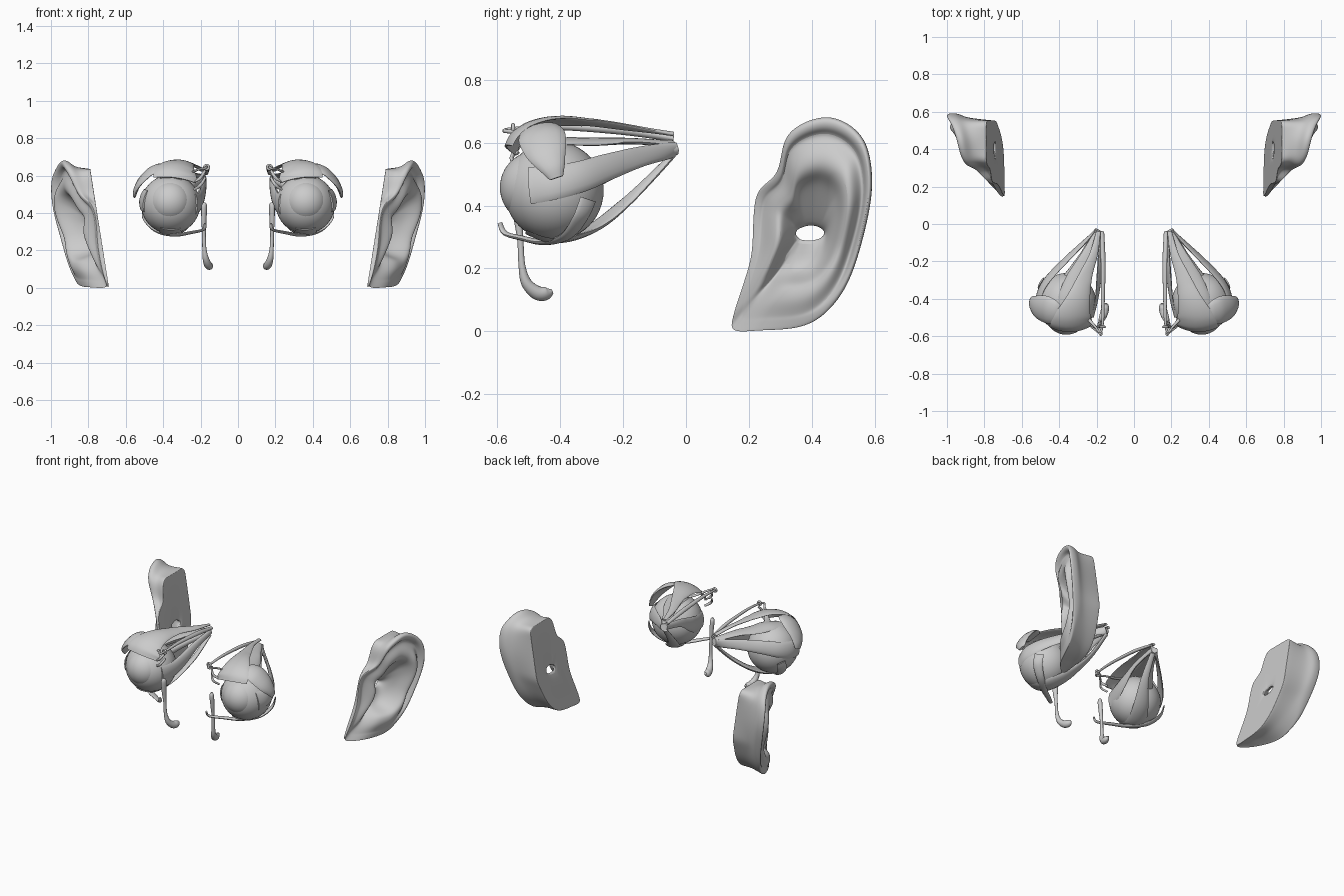
import bpy, bmesh, math
from mathutils import Vector

if "Cube" in bpy.data.objects:
    bpy.data.objects.remove(bpy.data.objects["Cube"])

G = Vector((.36, -.42, .447))      # eyeball centre
A = Vector((.185, -.04, .585))     # where the eye muscles meet


def catmull(pts, n, cyclic=False):
    """Smooth interpolation through tuples of any length."""
    out, m = [], len(pts)
    for i in range(m if cyclic else m - 1):
        if cyclic:
            q = [pts[(i + k) % m] for k in (-1, 0, 1, 2)]
        else:
            q = [pts[min(max(i + k, 0), m - 1)] for k in (-1, 0, 1, 2)]
        for s in range(n):
            t = s / n
            out.append([.5 * (2*b + (c-a)*t + (2*a-5*b+4*c-d)*t*t + (3*b-a-3*c+d)*t**3)
                        for a, b, c, d in zip(*q)])
    if not cyclic:
        out.append(list(pts[-1]))
    return out


def finish(ob, angle=40):
    """Mirror to the other side and shade smooth."""
    m = ob.modifiers.new("mirror", 'MIRROR')
    h = bpy.data.objects.get("mirror_centre")
    if h is None:
        h = bpy.data.objects.new("mirror_centre", None)
        h.hide_render = True
        bpy.context.collection.objects.link(h)
    m.mirror_object = h
    m.use_mirror_merge = False
    bpy.ops.object.select_all(action='DESELECT')
    ob.select_set(True)
    bpy.context.view_layer.objects.active = ob
    bpy.ops.object.shade_smooth_by_angle(angle=math.radians(angle))


def make(name, verts, faces):
    me = bpy.data.meshes.new(name)
    me.from_pydata(verts, [], faces)
    bm = bmesh.new()
    bm.from_mesh(me)
    bmesh.ops.recalc_face_normals(bm, faces=bm.faces)
    bm.to_mesh(me)
    bm.free()
    ob = bpy.data.objects.new(name, me)
    bpy.context.collection.objects.link(ob)
    return ob


def strip(name, pts, k=14):
    """Loft of flat ellipses; pts = x, y, z, width, thickness. Lies flat around the eye."""
    rows = catmull(pts, 6)
    P = [Vector(r[:3]) for r in rows]
    ax = A - G
    verts, n = [], len(P)
    for i, p in enumerate(P):
        t = (P[min(i+1, n-1)] - P[max(i-1, 0)]).normalized()
        s = min(max((p - G).dot(ax) / ax.length_squared, 0), 1)
        out = p - (G + ax * s)
        out = (out - t * out.dot(t)).normalized()
        side = t.cross(out)
        w, h = rows[i][3] / 2, rows[i][4] / 2
        d = (p - G).length
        for j in range(k):
            a = 2 * math.pi * j / k
            c = math.cos(a) * w
            q = p + side * c + out * math.sin(a) * h
            if d < .26:                            # wide strips wrap around the globe
                q -= out * (c * c / (2 * d))
            verts.append(q)
    faces = [(i*k + j, i*k + (j+1) % k, (i+1)*k + (j+1) % k, (i+1)*k + j)
             for i in range(n-1) for j in range(k)]
    faces += [tuple(range(k))[::-1], tuple(range((n-1)*k, n*k))]
    finish(make(name, verts, faces))


def ball(name, loc, r):
    bpy.ops.mesh.primitive_uv_sphere_add(segments=40, ring_count=24, radius=r,
                                         location=loc, rotation=(math.pi/2, 0, 0))
    bpy.context.object.name = name
    finish(bpy.context.object)


# Eyeball with bulging cornea
ball("eyeball", G, .158)
ball("cornea", (.362, -.476, .458), .116)

# Optic nerve and straight muscles
strip("optic_nerve", [(.36, -.30, .48, .06, .06), (.27, -.17, .54, .045, .045),
                      (.19, -.035, .582, .045, .045)])
strip("lateral_muscle", [(.20, -.035, .578, .05, .02), (.31, -.14, .557, .065, .02),
                         (.42, -.245, .525, .085, .02), (.49, -.33, .495, .10, .02),
                         (.52, -.42, .475, .11, .014), (.502, -.50, .465, .12, .008)])
strip("medial_muscle", [(.178, -.04, .585, .035, .018), (.182, -.2, .55, .05, .022),
                        (.190, -.33, .49, .09, .022), (.202, -.42, .455, .11, .014),
                        (.219, -.5, .45, .11, .008)])
strip("lower_muscle", [(.185, -.04, .562, .03, .018), (.22, -.16, .44, .05, .022),
                       (.285, -.27, .342, .09, .022), (.335, -.36, .297, .115, .018),
                       (.36, -.44, .287, .12, .01), (.36, -.51, .312, .11, .006)])
strip("upper_muscle", [(.19, -.04, .597, .04, .018), (.25, -.17, .605, .07, .02),
                       (.315, -.30, .605, .105, .022), (.345, -.4, .608, .125, .016),
                       (.36, -.49, .592, .12, .008)])

# Lid lifting muscle fanning over the front of the eye
strip("lid_lifter", [(.19, -.04, .628, .025, .014), (.215, -.16, .645, .045, .016),
                     (.26, -.28, .662, .075, .018), (.295, -.40, .674, .13, .018),
                     (.32, -.49, .662, .19, .014), (.33, -.55, .627, .23, .012),
                     (.335, -.574, .588, .23, .008)], 20)

# Slanting muscles, with the pulley loop
strip("upper_slanting_muscle", [(.17, -.04, .612, .022, .016), (.165, -.2, .637, .028, .022),
                                (.166, -.4, .65, .022, .018), (.168, -.53, .645, .014, .014),
                                (.182, -.578, .638, .013, .013), (.215, -.54, .632, .014, .012),
                                (.28, -.47, .605, .03, .01), (.35, -.39, .61, .06, .008)])
bpy.ops.mesh.primitive_torus_add(location=(.168, -.55, .645), rotation=(math.pi/2, 0, 0),
                                 major_radius=.012, minor_radius=.006)
bpy.context.object.name = "pulley"
finish(bpy.context.object)
strip("lower_slanting_muscle", [(.175, -.592, .345, .018, .012), (.185, -.575, .312, .024, .014),
                                (.25, -.52, .296, .032, .016), (.34, -.45, .283, .04, .018),
                                (.43, -.38, .302, .05, .018), (.49, -.335, .36, .06, .014),
                                (.50, -.31, .42, .06, .008)])

# Inner corner ligaments
for i, z in enumerate((.60, .56)):
    strip(f"corner_ligament_{i+1}", [(.175, -.53, z + .03, .014, .01), (.20, -.555, z - .01, .018, .012),
                                     (.235, -.535, z - .035, .014, .008)])

# Tear gland flap over the outer upper side
strip("tear_gland", [(.40, -.475, .652, .09, .012), (.43, -.47, .648, .13, .022),
                     (.475, -.46, .625, .15, .026), (.522, -.445, .575, .13, .026),
                     (.546, -.425, .525, .085, .026), (.553, -.412, .488, .045, .014)])

# Tear duct with bulb foot
strip("tear_duct", [(.18, -.54, .457, .012, .012), (.18, -.54, .435, .036, .028),
                    (.182, -.535, .37, .032, .026), (.182, -.527, .29, .02, .02),
                    (.18, -.522, .21, .022, .022), (.172, -.508, .155, .034, .034),
                    (.16, -.475, .123, .042, .046), (.152, -.445, .12, .036, .044),
                    (.15, -.425, .128, .012, .016)])

# Ear: outline (y, z, rim x), rings run from the flat back over the rim into the canal
outline = [(.150, .002, .70), (.235, .002, .785), (.36, .012, .845), (.443, .056, .875),
           (.513, .148, .915), (.562, .29, .958), (.593, .45, .995), (.58, .58, 1.0),
           (.532, .65, .975), (.456, .683, .95), (.373, .664, .93), (.315, .612, .90),
           (.290, .507, .85), (.232, .45, .79), (.215, .38, .765), (.208, .244, .75),
           (.176, .133, .73), (.151, .054, .71)]
cy, cz = .395, .312


def back_x(z):
    return .69 + .157 * z


# (distance from canal, drop below rim)
front_rings = [(.99, .055), (1.0, .028), (.985, .004), (.94, 0), (.89, .014), (.86, .045), (.80, .045),
               (.70, .018), (.60, .014), (.52, .04), (.45, .10), (.34, .15)]
columns = []
for y, z, xr in catmull(outline, 3, True):
    dy, dz = y - cy, z - cz
    ang = math.atan2(dz, dy)
    lobe = max(0, math.cos(ang + 1.85)) ** 2           # smooth lobe at the bottom
    front = max(0, math.cos(ang - math.pi)) ** 2       # small flap before the canal
    hole = (cy + .05 * math.cos(ang), cz + .022 * math.sin(ang))
    # flat back is cut in at the lower rear corner
    low = 1 - .10 * max(0, math.cos(ang + .9)) ** 3
    bx, col = back_x(z), []
    for t in (.40, .80, .955, .975):                   # flat back
        yy, zz = min(cy + dy*t*low, .553), max(min(cz + dz*t*low, .635), .003)
        col.append((back_x(zz), yy, zz))
    py, pz = yy, zz
    for f, t in ((.12, .965), (.45, .92), (.7, .94)):   # hollow outer back of the ear
        t = t if dy > -.15 else .97
        ty, tz = cy + dy*t, cz + dz*t
        col.append((bx + max(xr - bx - .03, .004) * f, py + (ty-py) * f, pz + (tz-pz) * f))
    for t, drop in front_rings:
        zz = cz + dz*t
        depth = drop * min(1, max((xr - bx) / .22, .15)) * (1 - .85*lobe*(t > .5))
        lift = .075 * front * math.exp(-((t - .52) / .25) ** 2)
        lift += .045 * lobe * math.exp(-((t - .65) / .25) ** 2)
        col.append((max(xr - depth + lift, back_x(zz) + .008), cy + dy*t, zz))
    hx = back_x(hole[1])
    col += [(hx + .02, *hole), (hx, cy + (hole[0]-cy) * .8, cz + (hole[1]-cz) * .8)]
    columns.append(col)
n, m = len(columns), len(columns[0])
ear = make("ear", [v for c in columns for v in c],
           [(i*m + j, i*m + (j+1) % m, ((i+1) % n)*m + (j+1) % m, ((i+1) % n)*m + j)
            for i in range(n) for j in range(m)])
sub = ear.modifiers.new("smooth", 'SUBSURF')
sub.levels = sub.render_levels = 2
finish(ear, 60)
